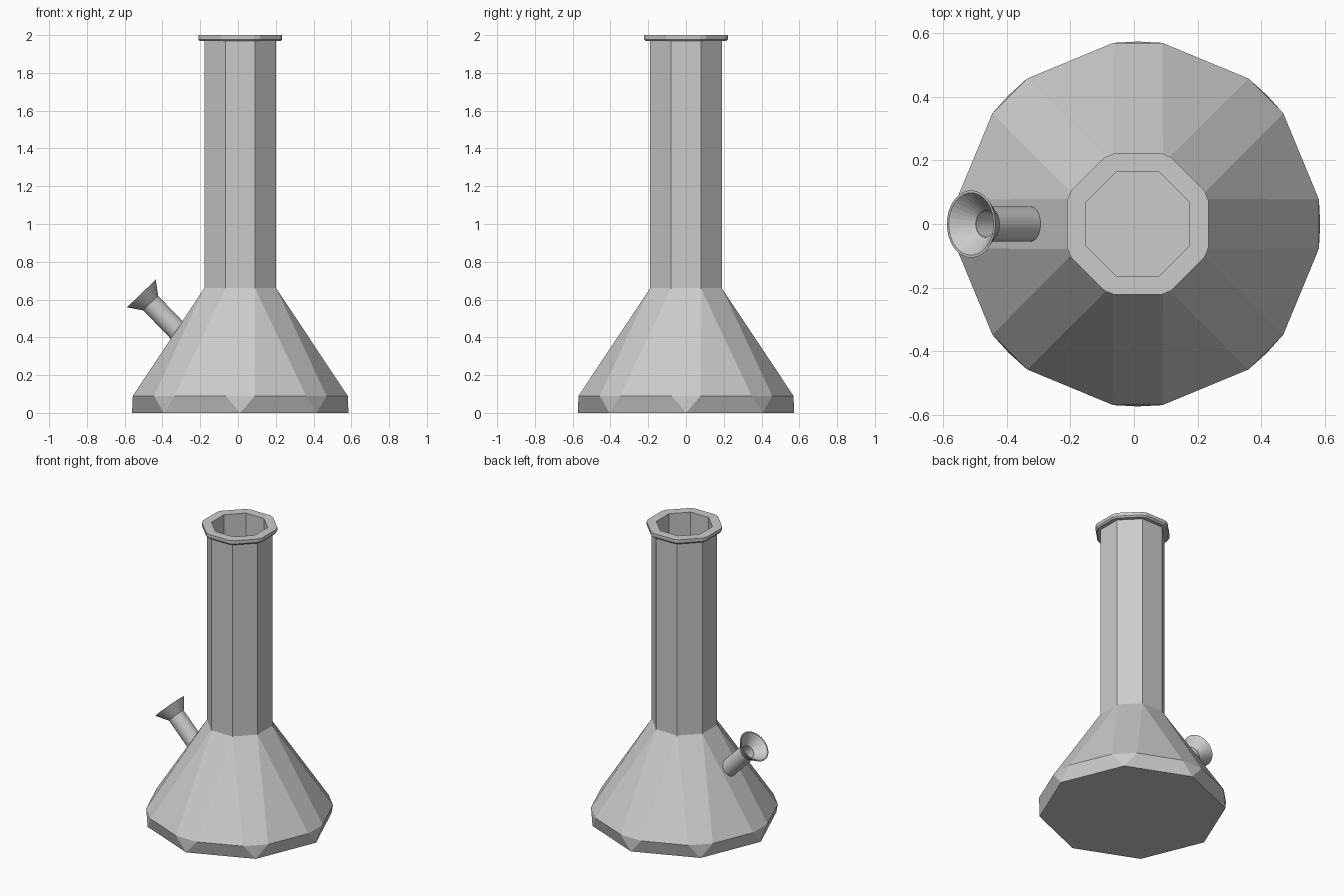
import bpy, bmesh
from math import tan, radians, cos, sin, pi
from mathutils import Vector, Matrix

if "Cube" in bpy.data.objects:
    bpy.data.objects.remove(bpy.data.objects["Cube"])

CX = 0.012  # body axis; the side bowl balances the overall width
OCT = tan(radians(22.5))


def loft(name, rings, close=False, smooth=False):
    """Skin a list of equal-length point rings; cap the ends or join them."""
    bm = bmesh.new()
    loops = [[bm.verts.new(p) for p in ring] for ring in rings]
    n = len(loops[0])
    pairs = list(zip(loops, loops[1:]))
    if close:
        pairs.append((loops[-1], loops[0]))
    for a, b in pairs:
        for i in range(n):
            j = (i + 1) % n
            bm.faces.new((a[i], a[j], b[j], b[i]))
    if not close:
        bm.faces.new(loops[0][::-1])
        bm.faces.new(loops[-1])
    bmesh.ops.remove_doubles(bm, verts=bm.verts, dist=1e-4)
    bmesh.ops.recalc_face_normals(bm, faces=bm.faces)
    mesh = bpy.data.meshes.new(name)
    bm.to_mesh(mesh)
    bm.free()
    obj = bpy.data.objects.new(name, mesh)
    bpy.context.collection.objects.link(obj)
    return obj


def facet_ring(apothem, half, z):
    """Eight flats at the given distance; half=None makes a plain octagon."""
    half = apothem * OCT if half is None else half
    pts = []
    for k in range(8):
        rot = Matrix.Rotation(k * pi / 4, 3, 'Z')
        for s in (-half, half):
            pts.append(rot @ Vector((apothem, s, z)) + Vector((CX, 0, 0)))
    return pts


# Vessel: faceted base, flared shoulder, neck, rim and hollow inside
vessel_profile = [
    (0.573, 0, 0), (0.569, 0.077, 0.09),
    (0.19, None, 0.66), (0.19, None, 1.968),
    (0.214, 0.072, 1.968), (0.222, 0.074, 1.978), (0.222, 0.074, 2.0),
    (0.163, None, 2.0), (0.163, None, 0.65),
    (0.535, 0.072, 0.10), (0.535, 0, 0.03),
]
loft("vessel", [facet_ring(*p) for p in vessel_profile])


# Side stem and bowl: turned around a slanted axis
axis = Vector((-0.695, 0, 0.719)).normalized()
origin = Vector((-0.463, 0, 0.582))
side = Vector((0, 1, 0))
up = axis.cross(side)


def turned_ring(radius, t, n=32):
    return [origin + axis * t
            + side * radius * cos(2 * pi * i / n)
            + up * radius * sin(2 * pi * i / n) for i in range(n)]


stem = [(0.055, -0.23), (0.055, 0.004), (0.042, 0.004), (0.042, -0.23)]
bowl = [(0.056, 0), (0.106, 0.07), (0.098, 0.07), (0.042, 0.006)]
loft("side_stem", [turned_ring(*p) for p in stem], close=True)
loft("bowl", [turned_ring(*p) for p in bowl], close=True)
